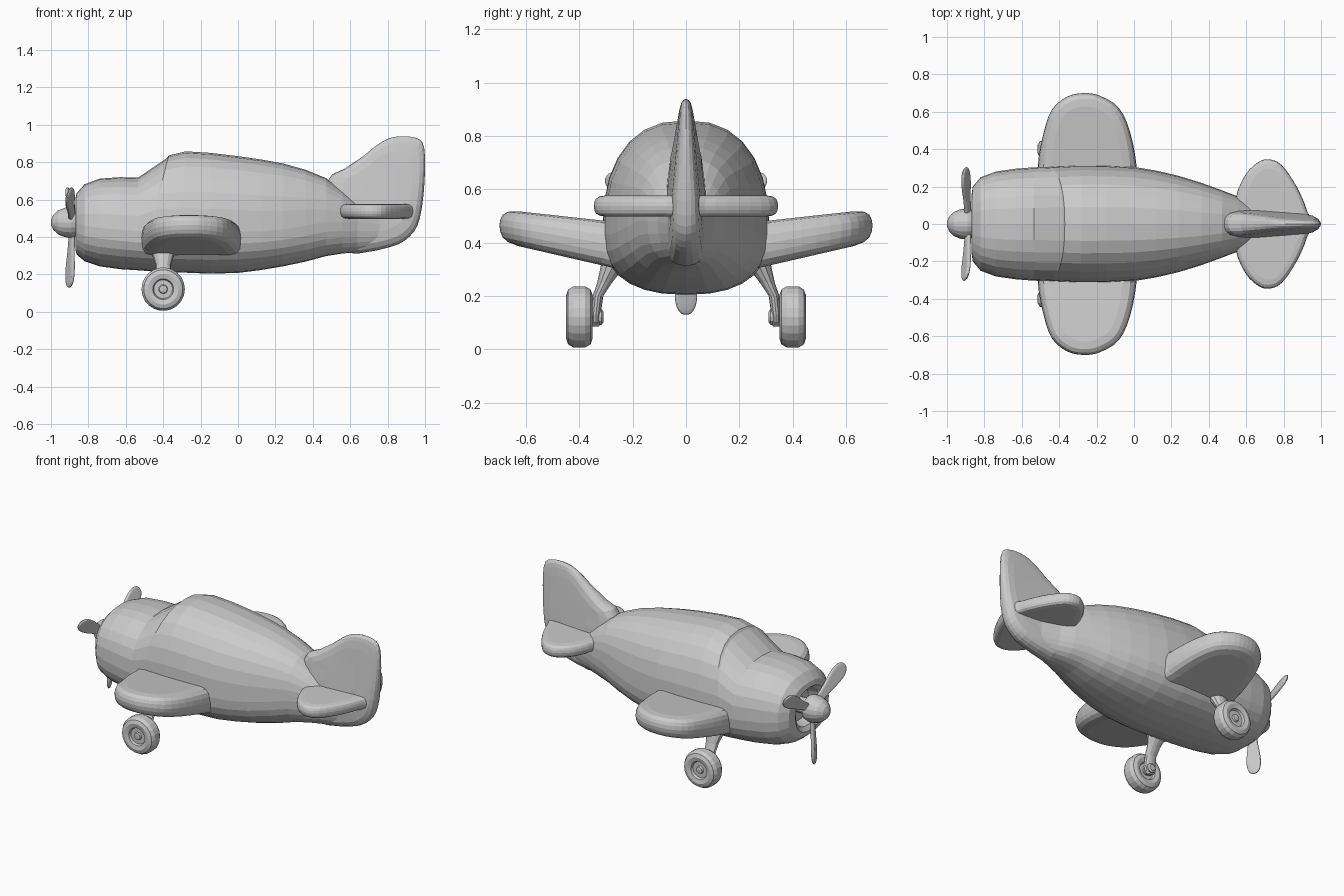
import bpy, bmesh, math
from mathutils import Vector, Matrix

grey = bpy.data.materials.new("light_grey")
grey.diffuse_color = (0.6, 0.6, 0.6, 1)


def finish(name, bm, mirror=False):
    bmesh.ops.recalc_face_normals(bm, faces=bm.faces)
    me = bpy.data.meshes.new(name)
    bm.to_mesh(me)
    bm.free()
    me.materials.append(grey)
    ob = bpy.data.objects.new(name, me)
    bpy.context.collection.objects.link(ob)
    if mirror:
        m = ob.modifiers.new("Mirror", 'MIRROR')
        m.use_axis = (False, True, False)
    return ob


def skin(name, rings, mirror=False):
    """Skin a list of equal-length point rings and cap both ends."""
    bm = bmesh.new()
    vs = [[bm.verts.new(p) for p in r] for r in rings]
    n = len(rings[0])
    for a, b in zip(vs, vs[1:]):
        for i in range(n):
            j = (i + 1) % n
            bm.faces.new((a[i], a[j], b[j], b[i]))
    bm.faces.new(vs[0])
    bm.faces.new(vs[-1])
    return finish(name, bm, mirror)


def circle(n):
    return [(math.cos(2 * math.pi * i / n), math.sin(2 * math.pi * i / n)) for i in range(n)]


def smooth_loop(pts, k=3):
    """Closed Catmull-Rom curve through 2D points."""
    out, n = [], len(pts)
    for i in range(n):
        p0, p1, p2, p3 = (Vector(pts[(i + d) % n]) for d in (-1, 0, 1, 2))
        for s in range(k):
            t = s / k
            out.append(0.5 * (2 * p1 + (p2 - p0) * t + (2 * p0 - 5 * p1 + 4 * p2 - p3) * t * t
                              + (3 * p1 - p0 - 3 * p2 + p3) * t ** 3))
    return out


PILLOW = [(0.35, 1), (0.7, 1), (0.87, 0.9), (0.95, 0.68), (0.985, 0.38), (1, 0)]


def pillow(name, outline, place, mirror=False):
    """Rounded slab: rings shrink to the centre while the thickness grows."""
    pts = smooth_loop(outline)
    c = sum(pts, Vector((0, 0))) / len(pts)
    prof = PILLOW + [(s, -h) for s, h in PILLOW[-2::-1]]
    rings = [[place(*(c + (p - c) * s), h) for p in pts] for s, h in prof]
    return skin(name, rings, mirror)


def clamp(v):
    return max(0.0, min(1.0, v))


# Fuselage: x, half width, bottom, widest height, top, backward lean of the ring
SECTIONS = [
    (-0.79, 0.10, 0.375, 0.475, 0.575, 0), (-0.85, 0.115, 0.36, 0.475, 0.59, 0),
    (-0.87, 0.145, 0.335, 0.475, 0.605, 0), (-0.862, 0.20, 0.305, 0.47, 0.635, 0),
    (-0.82, 0.25, 0.27, 0.46, 0.682, 0), (-0.74, 0.28, 0.243, 0.45, 0.712, 0),
    (-0.63, 0.296, 0.228, 0.44, 0.72, 0), (-0.535, 0.303, 0.222, 0.43, 0.717, 0),
    (-0.38, 0.305, 0.217, 0.43, 0.822, 0.09), (-0.37, 0.307, 0.216, 0.43, 0.836, 0.09),
    (-0.28, 0.314, 0.21, 0.43, 0.858, 0.02), (-0.15, 0.313, 0.204, 0.43, 0.85, 0),
    (0, 0.305, 0.208, 0.43, 0.832, 0), (0.12, 0.285, 0.223, 0.43, 0.815, 0),
    (0.24, 0.257, 0.243, 0.44, 0.793, 0), (0.36, 0.22, 0.268, 0.46, 0.76, 0),
    (0.47, 0.18, 0.298, 0.48, 0.715, 0), (0.56, 0.145, 0.312, 0.48, 0.65, 0),
    (0.64, 0.105, 0.318, 0.48, 0.585, 0), (0.75, 0.07, 0.335, 0.47, 0.57, 0),
    (0.88, 0.045, 0.39, 0.47, 0.56, 0), (0.95, 0.025, 0.45, 0.48, 0.53, 0)]


def power(v):
    return math.copysign(abs(v) ** (2 / 2.4), v)


rings = []
for x, w, zb, zc, zt, lean in SECTIONS:
    ring = []
    for c, s in circle(28):
        h = (zt - zc) if s > 0 else (zc - zb)
        ring.append((x - lean * (1 - max(s, 0)), w * power(c), zc + h * power(s)))
    rings.append(ring)
skin("fuselage", rings)

# Wings
pillow("wings", [(-0.5, 0.1), (-0.515, 0.3), (-0.485, 0.48), (-0.44, 0.61), (-0.36, 0.68),
                 (-0.27, 0.70), (-0.18, 0.685), (-0.08, 0.62), (-0.02, 0.49), (0.015, 0.3), (0.02, 0.1)],
       lambda x, y, h: (x, y, 0.345 + 0.17 * y + h * (0.085 - 0.06 * (y - 0.3))), True)

# Tailplane
pillow("tailplane", [(0.56, 0.0), (0.545, 0.14), (0.595, 0.262), (0.66, 0.328), (0.72, 0.346),
                     (0.79, 0.315), (0.87, 0.2), (0.925, 0.07), (0.92, 0.0)],
       lambda x, y, h: (x, y, 0.537 + h * 0.04), True)

# Fin and rudder
pillow("tail_fin", [(0.48, 0.70), (0.57, 0.765), (0.67, 0.833), (0.755, 0.90), (0.835, 0.935),
                    (0.945, 0.932), (0.995, 0.88), (0.997, 0.69), (0.972, 0.5), (0.92, 0.405),
                    (0.81, 0.345), (0.57, 0.315), (0.47, 0.45)],
       lambda x, z, h: (x, h * (0.035 + 0.045 * clamp((0.9 - z) / 0.35))
                        * (1 - 0.4 * clamp((x - 0.6) / 0.4)), z))

# Propeller blades
half = [(0.018, 0.04), (0.03, 0.15), (0.044, 0.25), (0.04, 0.31), (0.018, 0.342)]
blade = half + [(-u, v) for u, v in half[::-1]]
for i, angle in enumerate((60, 180, 300)):
    turn = Matrix.Rotation(math.radians(angle), 3, 'X')

    def place(u, v, h, turn=turn):
        twist = math.radians(24)
        a, b = u, h * 0.011
        p = Vector((a * math.sin(twist) + b * math.cos(twist),
                    a * math.cos(twist) - b * math.sin(twist), v))
        return turn @ p + Vector((-0.885 - 0.05 * v, 0, 0.475))
    pillow("propeller_blade_%d" % (i + 1), blade, place)


def lathe(name, profile, centre, axis, n=20, mirror=False):
    """Turn (radius, offset) points about the x or y axis."""
    cx, cy, cz = centre
    rs = []
    for r, o in profile:
        if axis == 'x':
            rs.append([(cx + o, cy + r * c, cz + r * s) for c, s in circle(n)])
        else:
            rs.append([(cx + r * c, cy + o, cz + r * s) for c, s in circle(n)])
    return skin(name, rs, mirror)


# Spinner with its shaft into the cowling
lathe("spinner", [(0.012, -1.0), (0.04, -0.988), (0.065, -0.962), (0.08, -0.925), (0.083, -0.89),
                  (0.075, -0.865), (0.05, -0.855), (0.045, -0.78)], (0, 0, 0.478), 'x', 18)

# Wheels: tyre with dished hub and centre cap
side = [(0.008, 0.042), (0.02, 0.04), (0.024, 0.03), (0.05, 0.03), (0.056, 0.044),
        (0.082, 0.05), (0.104, 0.042), (0.116, 0.022)]
lathe("wheels", side + [(r, -o) for r, o in side[::-1]], (-0.4, 0.4, 0.121), 'y', 22, True)
lathe("axles", [(0.02, -0.035), (0.03, -0.028), (0.03, 0.0), (0.02, 0.04)],
      (-0.4, 0.345, 0.121), 'y', 12, True)

# Landing gear legs
LEG = [(0.25, 0.37, 0.068, 0.06), (0.275, 0.31, 0.06, 0.045), (0.305, 0.25, 0.042, 0.028),
       (0.33, 0.2, 0.038, 0.02), (0.338, 0.13, 0.042, 0.018), (0.338, 0.1, 0.034, 0.017),
       (0.338, 0.085, 0.015, 0.012)]
skin("landing_gear_legs",
     [[(-0.4 + rx * c, y + ry * s, z) for c, s in circle(12)] for y, z, rx, ry in LEG], True)
